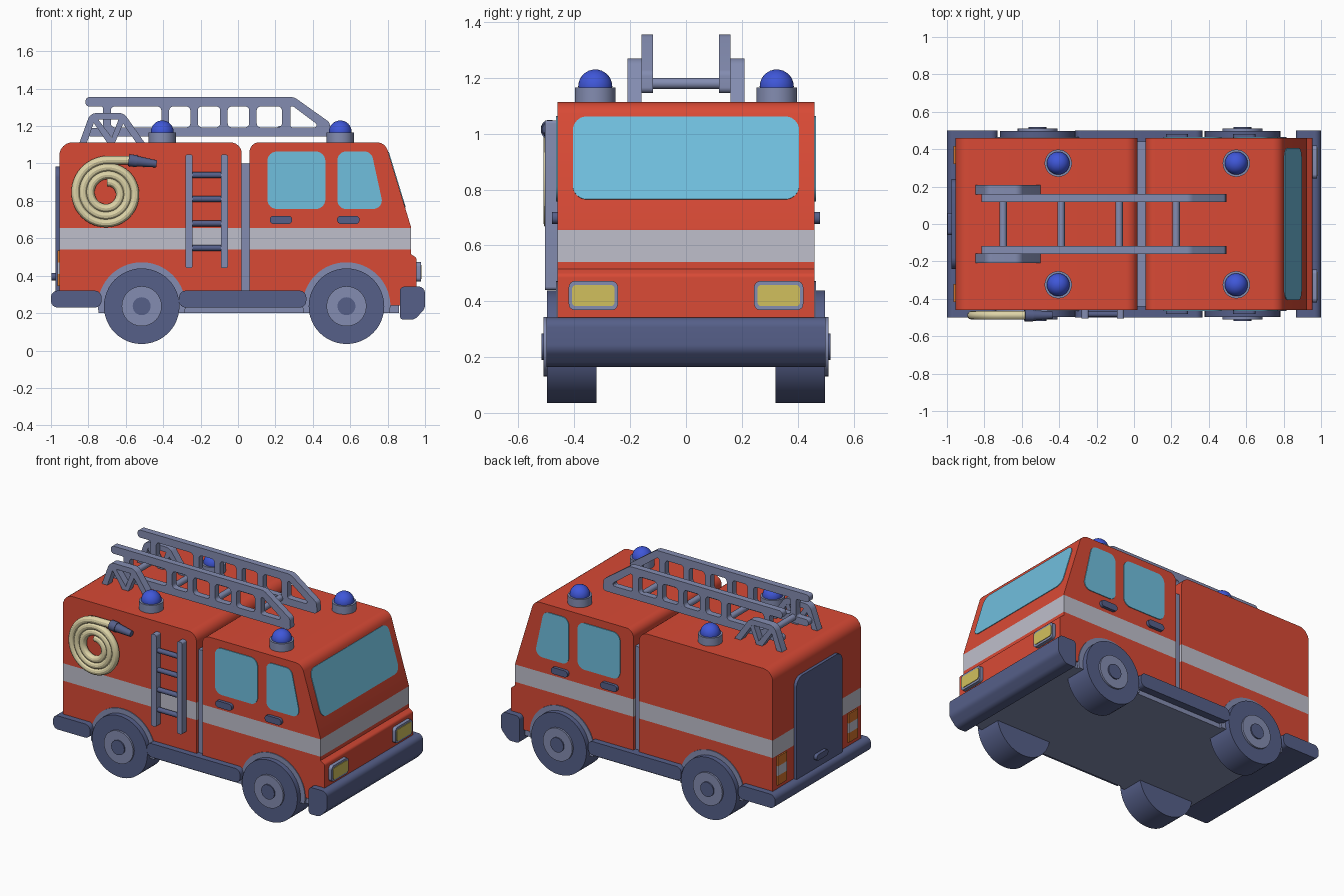
import bpy, bmesh, math
from mathutils import Vector, Matrix

if "Cube" in bpy.data.objects:
    bpy.data.objects.remove(bpy.data.objects["Cube"])

X, Y, Z = Vector((1, 0, 0)), Vector((0, 1, 0)), Vector((0, 0, 1))


def material(name, rgb):
    m = bpy.data.materials.new(name)
    m.diffuse_color = (*rgb, 1)
    m.use_nodes = True
    m.node_tree.nodes["Principled BSDF"].inputs["Base Color"].default_value = m.diffuse_color
    return m


RED = material("red paint", (0.69, 0.068, 0.036))
STEEL = material("steel grey", (0.23, 0.265, 0.44))
DARK = material("dark slate", (0.092, 0.115, 0.25))
WHITE = material("stripe white", (0.52, 0.52, 0.60))
GLASS = material("window blue", (0.163, 0.52, 0.73))
YELLOW = material("headlight yellow", (0.64, 0.53, 0.11))
HOSE = material("hose cream", (0.73, 0.66, 0.39))
BLUE = material("beacon blue", (0.05, 0.095, 0.69))
ORANGE = material("tail orange", (0.64, 0.17, 0.025))


def rounded(pts, r, n=6):
    """Round the corners of a polygon; r is one radius or one per corner."""
    out = []
    rs = r if isinstance(r, (list, tuple)) else [r] * len(pts)
    for i, p in enumerate(pts):
        p = Vector(p)
        a, b = Vector(pts[i - 1]) - p, Vector(pts[(i + 1) % len(pts)]) - p
        if rs[i] == 0:
            out.append(p)
            continue
        half = a.angle(b) / 2
        d = min(rs[i] / math.tan(half), a.length * 0.49, b.length * 0.49)
        s, e = p + a.normalized() * d, p + b.normalized() * d
        c = p + (a.normalized() + b.normalized()).normalized() * (d / math.cos(half))
        rad = (s - c).length
        for k in range(n + 1):
            v = (s - c).lerp(e - c, k / n)
            out.append(c + v.normalized() * rad)
    return out


def rect(u0, u1, v0, v1, r=0.0):
    return rounded([(u0, v0), (u1, v0), (u1, v1), (u0, v1)], r)


def finish(name, curve, mat, matrix=Matrix()):
    """Turn a curve into a mesh object."""
    tmp = bpy.data.objects.new("tmp", curve)
    bpy.context.collection.objects.link(tmp)
    dg = bpy.context.evaluated_depsgraph_get()
    me = bpy.data.meshes.new_from_object(tmp.evaluated_get(dg))
    bpy.data.objects.remove(tmp)
    bm = bmesh.new()
    bm.from_mesh(me)
    bmesh.ops.remove_doubles(bm, verts=bm.verts, dist=1e-5)
    bmesh.ops.transform(bm, matrix=matrix, verts=bm.verts)
    bmesh.ops.recalc_face_normals(bm, faces=bm.faces)
    bm.to_mesh(me)
    bm.free()
    me.materials.clear()
    me.materials.append(mat)
    ob = bpy.data.objects.new(name, me)
    bpy.context.collection.objects.link(ob)
    return ob


def plate(name, loops, origin, depth, mat, u=X, v=Z):
    """Extrude outline loops (inner loops are holes), centred on origin."""
    cu = bpy.data.curves.new(name, 'CURVE')
    cu.dimensions, cu.fill_mode, cu.extrude = '2D', 'BOTH', depth / 2
    for loop in loops:
        sp = cu.splines.new('POLY')
        sp.points.add(len(loop) - 1)
        for q, p in zip(sp.points, loop):
            q.co = (p[0], p[1], 0, 1)
        sp.use_cyclic_u = True
    m = Matrix((u, v, u.cross(v))).transposed().to_4x4()
    return finish(name, cu, mat, Matrix.Translation(origin) @ m)


def rod(name, a, b, r, mat, r2=None, n=32):
    a, b = Vector(a), Vector(b)
    rot = (b - a).to_track_quat('Z', 'Y').to_matrix().to_4x4()
    bm = bmesh.new()
    bmesh.ops.create_cone(bm, cap_ends=True, segments=n, radius1=r, radius2=r if r2 is None else r2,
                          depth=(b - a).length, matrix=Matrix.Translation((a + b) / 2) @ rot)
    me = bpy.data.meshes.new(name)
    bm.to_mesh(me)
    bm.free()
    me.materials.append(mat)
    ob = bpy.data.objects.new(name, me)
    bpy.context.collection.objects.link(ob)
    return ob


def stripe(ob, z0=0.54, z1=0.655):
    """Cut the body at two heights and paint the band between."""
    me = ob.data
    me.materials.append(WHITE)
    bm = bmesh.new()
    bm.from_mesh(me)
    for z in (z0, z1):
        bmesh.ops.bisect_plane(bm, geom=bm.verts[:] + bm.edges[:] + bm.faces[:],
                               plane_co=(0, 0, z), plane_no=Z)
    for f in bm.faces:
        f.material_index = int(z0 < f.calc_center_median().z < z1)
    bm.to_mesh(me)
    bm.free()


O = Vector((0, 0, 0))
# Body shells and the joint between them
stripe(plate("rear_body", [rounded([(-0.955, 0.24), (0.02, 0.24), (0.02, 1.113), (-0.955, 1.113)],
                                   [0, 0, 0.06, 0.07])], O, 0.92, RED))
stripe(plate("cab", [rounded([(0.062, 0.24), (0.955, 0.24), (0.955, 0.495), (0.925, 0.515),
                              (0.925, 0.66), (0.787, 1.113), (0.062, 1.113)],
                             [0, 0, 0.02, 0, 0, 0.06, 0.05])], O, 0.92, RED))
plate("body_joint", [rect(0.0, 0.08, 0.22, 1.0)], O, 0.88, STEEL)
plate("chassis", [rect(-0.74, 0.86, 0.2, 0.27)], O, 0.90, STEEL)

# Bumpers and side skirts
plate("rear_bumper", [rect(-1.0, -0.73, 0.23, 0.32, 0.035)], O, 1.0, DARK)
plate("front_bumper", [rounded([(0.865, 0.165), (0.945, 0.165), (1.0, 0.225), (1.0, 0.342), (0.865, 0.342)],
                               [0.02, 0.05, 0.05, 0.035, 0.025])], O, 1.0, DARK)
plate("side_skirt", [rect(-0.315, 0.365, 0.23, 0.32, 0.035)], O, 1.0, DARK)

# Wheels and arches
for x in (-0.515, 0.58):
    arc = [(x + 0.235 * math.cos(t * math.pi / 32), 0.237 + 0.235 * math.sin(t * math.pi / 32))
           for t in range(33)]
    plate("wheel_arch", [arc + [(x - 0.23, 0.2), (x + 0.23, 0.2)]], O, 0.93, STEEL)
    for s in (-1, 1):
        rod("tyre", (x, s * 0.32, 0.237), (x, s * 0.498, 0.237), 0.202, DARK, n=48)
        rod("hub", (x, s * 0.48, 0.237), (x, s * 0.51, 0.237), 0.107, STEEL)
        rod("hub_cap", (x, s * 0.49, 0.237), (x, s * 0.518, 0.237), 0.048, DARK)

# Windows and door handles
for s in (-1, 1):
    o = (0, s * 0.461, 0)
    plate("rear_side_window", [rect(0.157, 0.467, 0.757, 1.064, 0.05)], o, 0.008, GLASS)
    plate("front_side_window", [rounded([(0.532, 0.757), (0.78, 0.757), (0.713, 1.064), (0.532, 1.064)],
                                        0.045)], o, 0.008, GLASS)
    for x in (0.17, 0.53):
        plate("door_handle", [rect(x, x + 0.12, 0.677, 0.72, 0.02)], (0, s * 0.465, 0), 0.03, DARK)
slope = Vector((-0.138, 0, 0.453)).normalized()
plate("windscreen", [rect(-0.405, 0.405, -0.155, 0.155, 0.05)],
      Vector((0.925, 0, 0.66)) + slope * 0.264, 0.008, GLASS, Y, slope)

# Headlights and tail lights
for s in (-1, 1):
    c = s * 0.332
    plate("headlight_frame", [rect(c - 0.088, c + 0.088, 0.368, 0.472, 0.022)], (0.963, 0, 0), 0.03, STEEL, Y)
    plate("headlight", [rect(c - 0.076, c + 0.076, 0.382, 0.458, 0.014)], (0.978, 0, 0), 0.008, YELLOW, Y)
    c = s * 0.37
    for k, m in enumerate((ORANGE, WHITE, ORANGE)):
        z = 0.345 + k * 0.063
        plate("tail_light", [rect(c - 0.048, c + 0.048, z, z + 0.063)], (-0.957, 0, 0), 0.014, m, Y)

# Rear door
plate("rear_door", [rounded([(-0.24, 0.3), (0.24, 0.3), (0.24, 0.985), (-0.24, 0.985)],
                            [0, 0, 0.06, 0.06])], (-0.962, 0, 0), 0.026, DARK, Y)
plate("rear_door_handle", [rect(-0.06, 0.06, 0.375, 0.415, 0.019)], (-0.982, 0, 0), 0.03, DARK, Y)

# Beacons
for x in (-0.405, 0.547):
    for y in (-0.325, 0.325):
        rod("beacon_base", (x, y, 1.1), (x, y, 1.166), 0.073, STEEL)
        bpy.ops.mesh.primitive_uv_sphere_add(segments=32, ring_count=16, radius=0.061, location=(x, y, 1.169))
        bpy.context.object.name = "beacon_dome"
        bpy.context.object.data.materials.append(BLUE)

# Roof ladder: two pierced side rails joined by rungs
outline = rounded([(-0.815, 1.355), (0.30, 1.355), (0.49, 1.22), (0.495, 1.145), (-0.81, 1.145), (-0.81, 1.19),
                   (-0.722, 1.19), (-0.722, 1.305), (-0.815, 1.305)],
                  [0.02, 0.06, 0.03, 0.02, 0.02, 0.02, 0.01, 0.01, 0.02])
holes = [rect(a, b, 1.193, 1.305, 0.022) for a, b in
         ((-0.68, -0.41), (-0.368, -0.255), (-0.215, -0.095), (-0.055, 0.06), (0.1, 0.235))]
holes.append(rounded([(0.28, 1.193), (0.445, 1.193), (0.295, 1.305), (0.28, 1.305)], 0.012))
for s in (-1, 1):
    plate("roof_ladder_rail", [outline] + holes, (0, s * 0.139, 0), 0.042, STEEL)
for x in (-0.70, -0.39, -0.08, 0.225):
    rod("roof_ladder_rung", (x, -0.13, 1.18), (x, 0.13, 1.18), 0.02, STEEL, n=20)

# Roof ladder supports: trapezoid frame with an inner brace
frame = rounded([(-0.85, 1.105), (-0.79, 1.27), (-0.61, 1.27), (-0.495, 1.105), (-0.54, 1.105), (-0.63, 1.235),
                 (-0.765, 1.235), (-0.81, 1.105)], [0, 0.05, 0.05, 0, 0, 0.02, 0.02, 0])
brace = [(-0.79, 1.245), (-0.755, 1.245), (-0.675, 1.14), (-0.635, 1.245), (-0.6, 1.245),
         (-0.66, 1.105), (-0.695, 1.105)]
for s in (-1, 1):
    plate("ladder_support", [frame], (0, s * 0.184, 0), 0.05, STEEL)
    plate("ladder_support_brace", [brace], (0, s * 0.184, 0), 0.044, STEEL)

# Side ladder
for x in (-0.262, -0.073):
    plate("side_ladder_rail", [rect(x - 0.019, x + 0.019, 0.44, 1.048, 0.012)], (0, -0.482, 0), 0.046, STEEL)
for z in (0.548, 0.68, 0.81, 0.938):
    rod("side_ladder_rung", (-0.262, -0.482, z), (-0.073, -0.482, z), 0.016, DARK, n=16)

# Coiled hose and nozzle
path = []
for i in range(145):
    t = i / 144
    a, r = math.pi / 2 + 2 * math.pi * 3 * (1 - t), 0.06 + 0.118 * t
    path.append((-0.70 + r * math.cos(a), -0.488, 0.84 + r * math.sin(a)))
path.append((-0.57, -0.488, 1.018))
cu = bpy.data.curves.new("hose", 'CURVE')
cu.dimensions, cu.bevel_depth, cu.bevel_resolution, cu.use_fill_caps = '3D', 0.023, 4, True
sp = cu.splines.new('POLY')
sp.points.add(len(path) - 1)
for q, p in zip(sp.points, path):
    q.co = (*p, 1)
finish("hose", cu, HOSE)
rod("nozzle_collar", (-0.585, -0.488, 1.018), (-0.54, -0.488, 1.012), 0.032, DARK)
rod("nozzle", (-0.54, -0.488, 1.012), (-0.435, -0.488, 0.998), 0.028, DARK, 0.019)

# Smooth round parts, keep edges sharp
bpy.ops.object.select_all(action='SELECT')
bpy.context.view_layer.objects.active = bpy.data.objects["cab"]
bpy.ops.object.shade_smooth_by_angle(angle=math.radians(30))
